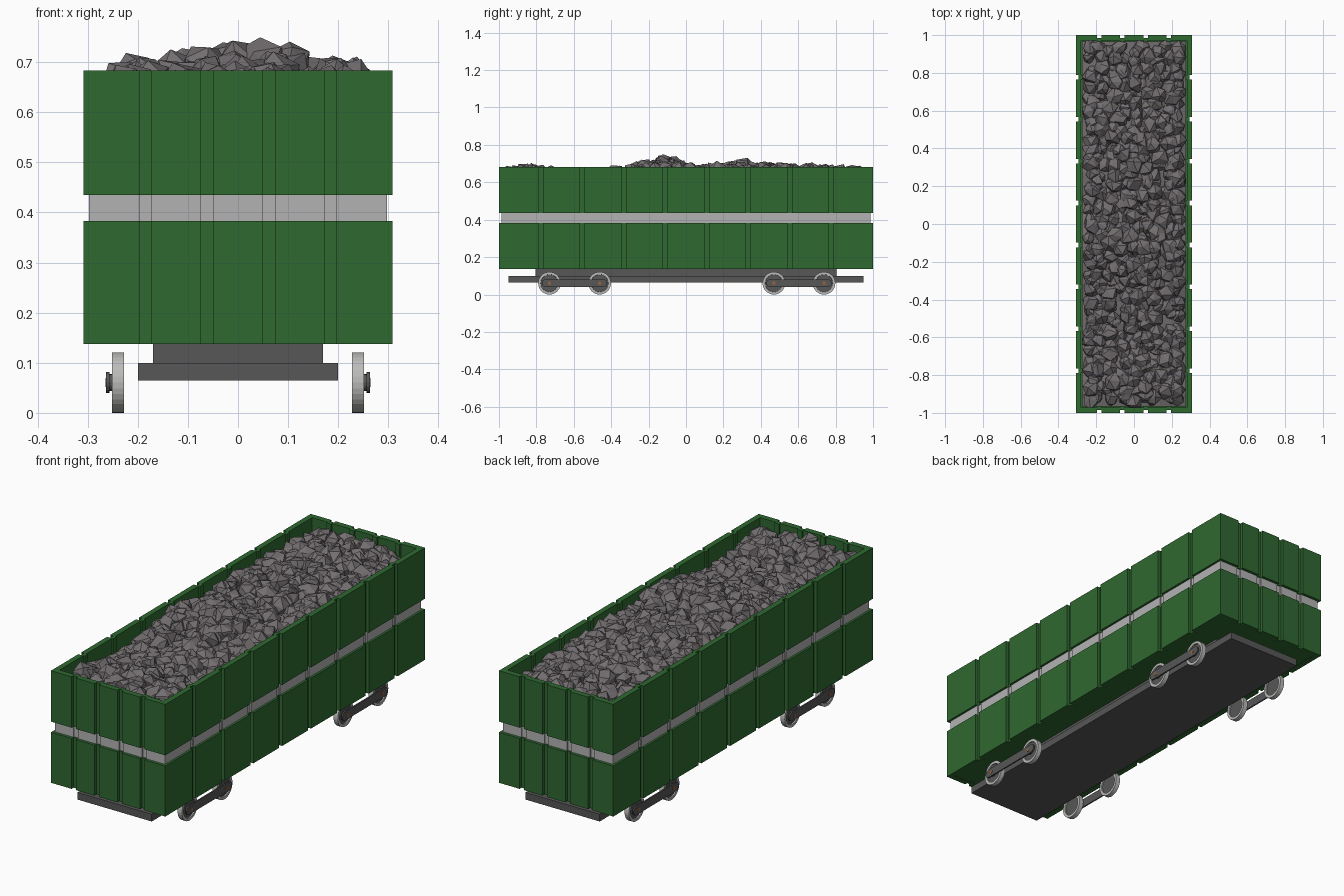
import bpy, bmesh, math, random
from mathutils import Vector, Matrix

if "Cube" in bpy.data.objects:
    bpy.data.objects.remove(bpy.data.objects["Cube"])

random.seed(4)


def material(name, rgb):
    m = bpy.data.materials.new(name)
    m.diffuse_color = (*rgb, 1)
    m.use_nodes = True
    m.node_tree.nodes["Principled BSDF"].inputs["Base Color"].default_value = m.diffuse_color
    return m


GREEN = material("green_paint", (0.028, 0.14, 0.03))
BAND = material("light_grey", (0.45, 0.45, 0.45))
DARK = material("dark_grey", (0.095, 0.095, 0.095))
STEEL = material("wheel_steel", (0.5, 0.5, 0.49))
ROCK = material("rock_grey", (0.17, 0.155, 0.16))
RUST = material("rust", (0.35, 0.12, 0.04))


def finish(name, bm, mat):
    bmesh.ops.recalc_face_normals(bm, faces=bm.faces)
    me = bpy.data.meshes.new(name)
    bm.to_mesh(me)
    bm.free()
    me.materials.append(mat)
    ob = bpy.data.objects.new(name, me)
    bpy.context.collection.objects.link(ob)
    return ob


def box(name, lo, hi, mat):
    bm = bmesh.new()
    lo, hi = Vector(lo), Vector(hi)
    bmesh.ops.create_cube(bm, size=1)
    for v in bm.verts:
        v.co = Vector(((lo[i] + hi[i]) / 2 + v.co[i] * (hi[i] - lo[i]) for i in range(3)))
    return finish(name, bm, mat)


def skin_loops(bm, loops, closed=False):
    n = len(loops[0])
    pairs = list(zip(loops, loops[1:])) + ([(loops[-1], loops[0])] if closed else [])
    for a, b in pairs:
        for i in range(n):
            j = (i + 1) % n
            bm.faces.new((a[i], a[j], b[j], b[i]))


# Wall ring with evenly spaced vertical grooves outside and matching ribs inside
def grooved_ring(name, z0, z1, hx, hy, depth, mat, ix=0.281, iy=0.972, rib=0.008):
    outer, inner = [], []

    def side(along, out, i_along, i_out, count, turn):
        rot = Matrix.Rotation(turn, 2)
        pts = [((-along, -out), (-i_along, -i_out))]
        for k in range(1, count):
            c = (k / count * 2 - 1) * (0.308 if count == 5 else 1.0)
            for s, d in ((-1, 0), (-1, 1), (1, 1), (1, 0)):
                x = c + s * 0.012
                pts.append(((x, -out + d * depth), (x, -i_out + d * rib)))
        for o, i in pts:
            outer.append(rot @ Vector(o))
            inner.append(rot @ Vector(i))

    for q in range(4):
        if q % 2 == 0:
            side(hx, hy, ix, iy, 5, q * math.pi / 2)
        else:
            side(hy, hx, iy, ix, 9, q * math.pi / 2)
    bm = bmesh.new()
    loops = [[bm.verts.new((p.x, p.y, z)) for p in ring]
             for ring, z in ((outer, z0), (outer, z1), (inner, z1), (inner, z0))]
    skin_loops(bm, loops, closed=True)
    return finish(name, bm, mat)


grooved_ring("lower_wall_panels", 0.137, 0.383, 0.308, 1.0, 0.015, GREEN)
grooved_ring("upper_wall_panels", 0.435, 0.683, 0.308, 1.0, 0.015, GREEN)
grooved_ring("middle_band", 0.383, 0.435, 0.297, 0.986, 0.006, BAND)

# Floor and undercarriage
box("wagon_floor", (-0.285, -0.975, 0.139), (0.285, 0.975, 0.165), GREEN)
box("chassis_block", (-0.17, -0.805, 0.1), (0.17, 0.805, 0.138), DARK)
box("chassis_plate", (-0.2, -0.95, 0.065), (0.2, 0.95, 0.1), DARK)


# Lathe about the x axis: profile of (x, radius)
def lathe(name, profile, side, y, z, mat, n=32):
    bm = bmesh.new()
    loops = [[bm.verts.new((side * x, y + r * math.cos(t * 2 * math.pi / n),
                            z + r * math.sin(t * 2 * math.pi / n))) for t in range(n)]
             for x, r in profile]
    skin_loops(bm, loops)
    bm.faces.new(loops[0])
    bm.faces.new(loops[-1])
    return finish(name, bm, mat)


# Bar with rounded ends linking a pair of wheels
def bogie_bar(name, side, y0, y1, z, r, x0, x1):
    bm = bmesh.new()
    outline = []
    for c, start in ((y1, -math.pi / 2), (y0, math.pi / 2)):
        for k in range(9):
            a = start + k * math.pi / 8
            outline.append((c + r * math.cos(a), z + r * math.sin(a)))
    loops = [[bm.verts.new((side * x, y, zz)) for y, zz in outline] for x in (x0, x1)]
    skin_loops(bm, loops)
    for l in loops:
        bm.faces.new(l)
    return finish(name, bm, DARK)


WHEEL_Z = 0.0605
for side, label in ((1, "right"), (-1, "left")):
    for pair, (y0, y1) in (("front", (-0.73, -0.462)), ("rear", (0.47, 0.738))):
        for k, y in enumerate((y0, y1)):
            tag = f"{label}_{pair}_{k}"
            # rim ring, recessed dark disc, hub and axle cap
            bm_profile = [(0.234, 0.046), (0.228, 0.047), (0.228, 0.0605),
                          (0.251, 0.0605), (0.251, 0.047), (0.245, 0.046)]
            lathe("wheel_" + tag, bm_profile, side, y, WHEEL_Z, STEEL)
            lathe("wheel_disc_" + tag, [(0.233, 0.0455), (0.246, 0.0455)], side, y, WHEEL_Z, DARK)
            lathe("hub_" + tag, [(0.245, 0.017), (0.257, 0.017)], side, y, WHEEL_Z, DARK, 16)
            lathe("axle_cap_" + tag, [(0.25, 0.009), (0.2645, 0.009)], side, y, WHEEL_Z, RUST, 12)
        bogie_bar(f"bogie_bar_{label}_{pair}", side, y0 - 0.02, y1 + 0.02,
                  WHEEL_Z, 0.021, 0.256, 0.263)


# Height of the heaped load along and across the wagon
CREST = [(-1, 0.675), (-0.85, 0.703), (-0.6, 0.665), (-0.4, 0.672), (-0.12, 0.738),
         (0.08, 0.69), (0.25, 0.71), (0.5, 0.705), (0.75, 0.695), (1, 0.675)]


def heap(x, y):
    for (a, ha), (b, hb) in zip(CREST, CREST[1:]):
        if a <= y <= b:
            return ha + (hb - ha) * (y - a) / (b - a) - 0.55 * x * x
    return 0.67


# Mound beneath the loose rocks, closed down to the floor
bm = bmesh.new()
bmesh.ops.create_grid(bm, x_segments=8, y_segments=28, size=1)
for v in bm.verts:
    v.co.x *= 0.274
    v.co.y *= 0.965
    v.co.z = heap(v.co.x, v.co.y) - 0.045 + random.uniform(-0.008, 0.008)
finish("load_mound", bm, ROCK)

# Loose rocks: jittered icosahedra scattered on a loose grid
bm = bmesh.new()
NX, NY = 9, 40
for i in range(NX):
    for j in range(NY):
        r = random.uniform(0.036, 0.054)
        x = -0.235 + 0.47 * i / (NX - 1) + random.uniform(-0.024, 0.024)
        y = -0.92 + 1.84 * j / (NY - 1) + random.uniform(-0.02, 0.02)
        x = max(-0.275 + r, min(0.275 - r, x))
        z = heap(x, y) - 0.04 + random.uniform(-0.014, 0.01)
        rot = Matrix.Rotation(random.uniform(0, 6.28), 4,
                              Vector([random.uniform(-1, 1) for _ in range(3)]))
        new = bmesh.ops.create_icosphere(bm, subdivisions=1, radius=r,
                                         matrix=Matrix.Translation((x, y, z)) @ rot)["verts"]
        for v in new:
            v.co += Vector([random.uniform(-0.008, 0.008) for _ in range(3)])
finish("rock_load", bm, ROCK)
